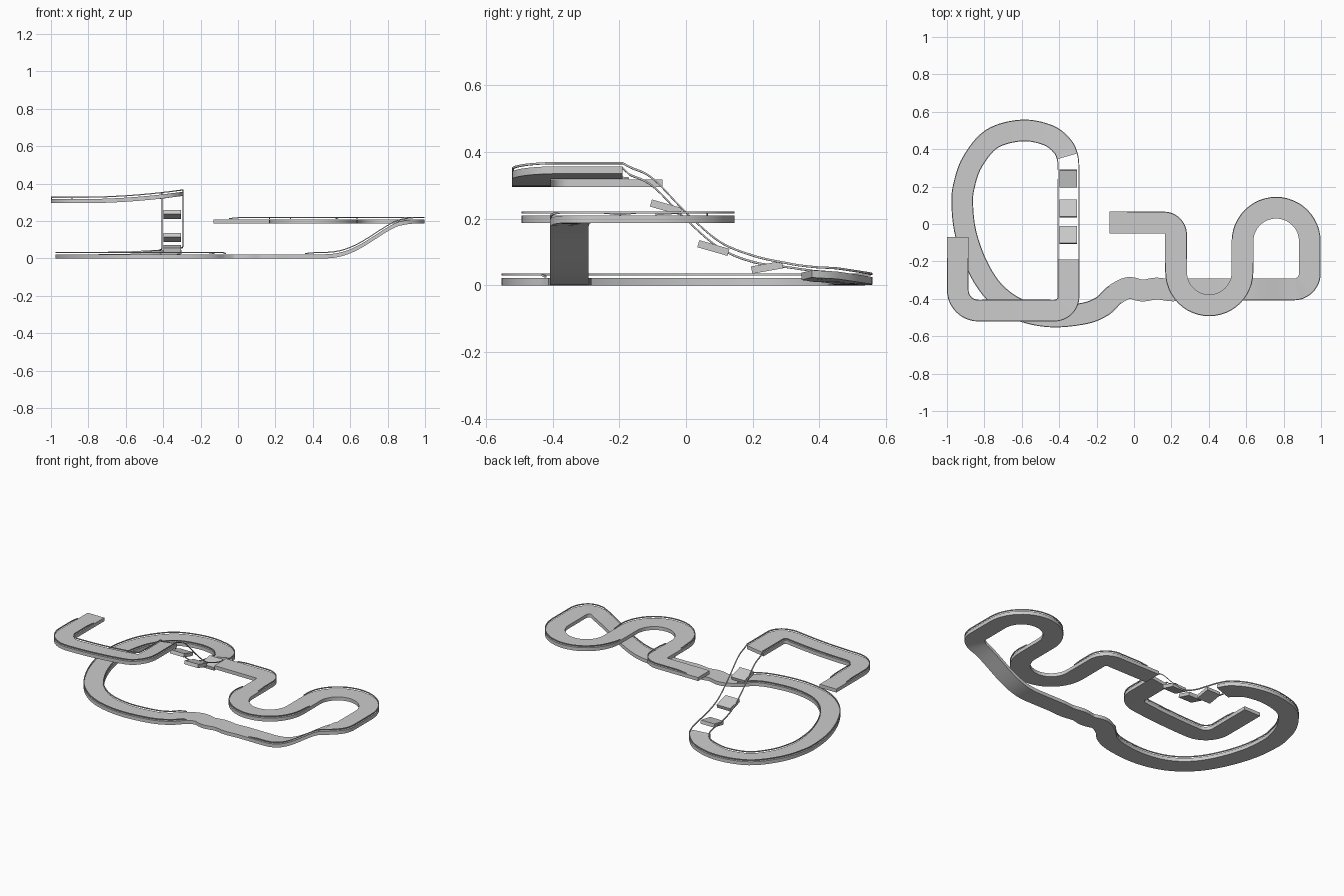
import bpy, bmesh, math
from mathutils import Vector

if "Cube" in bpy.data.objects:
    bpy.data.objects.remove(bpy.data.objects["Cube"])

W = 0.058       # half width of the track
T = 0.022       # deck thickness


def fillet(corners, step=0.02):
    """Dense 2D polyline through (x, y, radius) corners with rounded bends."""
    out = []

    def add(p):
        if not out or (p - out[-1]).length > 1e-3:
            out.append(p)

    def line_to(p):
        if out:
            a = out[-1]
            n = max(1, round((p - a).length / step))
            for i in range(1, n + 1):
                add(a.lerp(p, i / n))
        else:
            add(p)

    for i, (x, y, r) in enumerate(corners):
        c = Vector((x, y))
        if r == 0:
            line_to(c)
            continue
        u = (Vector(corners[i - 1][:2]) - c).normalized()
        v = (Vector(corners[i + 1][:2]) - c).normalized()
        line_to(c + u * r)
        centre = c + (u + v) * r
        for k in range(1, 13):
            a = math.pi / 2 * k / 12
            add(centre - v * r * math.cos(a) - u * r * math.sin(a))
    return out


def spline(ctrl, n=8):
    """Catmull-Rom through 4D points."""
    c = [Vector(p) for p in ctrl]
    c = [2 * c[0] - c[1]] + c + [2 * c[-1] - c[-2]]
    out = []
    for i in range(1, len(c) - 2):
        a, b, d, e = c[i - 1:i + 3]
        for k in range(n):
            t = k / n
            out.append(0.5 * (2 * b + (d - a) * t + (2 * a - 5 * b + 4 * d - e) * t ** 2
                              + (3 * b - a - 3 * d + e) * t ** 3))
    return out + [c[-2]]


def frames(pts):
    """(position, rightward direction, bank) for each path point."""
    out = []
    for i, p in enumerate(pts):
        a, b = pts[max(i - 1, 0)], pts[min(i + 1, len(pts) - 1)]
        t = Vector((b[0] - a[0], b[1] - a[1])).normalized()
        out.append((Vector(p[:3]), Vector((t.y, -t.x, 0)), p[3]))
    return out


def sweep(name, frs, left, right, z0, z1, drop=0.0):
    """Rectangular section carried along the frames."""
    bm = bmesh.new()
    rings = []
    for i, (p, r, bank) in enumerate(frs):
        d = drop * max(0, 1 - min(i, len(frs) - 1 - i) / 3)
        rings.append([bm.verts.new(p + r * o + Vector((0, 0, z - d + bank * o / W)))
                      for o, z in ((left, z0), (right, z0), (right, z1), (left, z1))])
    for a, b in zip(rings, rings[1:]):
        for k in range(4):
            m = (k + 1) % 4
            bm.faces.new((a[k], a[m], b[m], b[k]))
    bm.faces.new(rings[0][::-1])
    bm.faces.new(rings[-1])
    bmesh.ops.recalc_face_normals(bm, faces=bm.faces)
    me = bpy.data.meshes.new(name)
    bm.to_mesh(me)
    bm.free()
    ob = bpy.data.objects.new(name, me)
    bpy.context.collection.objects.link(ob)
    bpy.context.view_layer.objects.active = ob
    bpy.ops.object.select_all(action='DESELECT')
    ob.select_set(True)
    bpy.ops.object.shade_smooth_by_angle(angle=math.radians(35))


def near(x, y):
    return min(range(len(path)), key=lambda i: (path[i][0].xy - Vector((x, y))).length)


def rail(name, start, end, side):
    o = sorted((side * (W - 0.005), side * W))
    sweep(name, path[near(*start):near(*end) + 1], o[0], o[1], T + 0.007, T + 0.013, 0.006)


# Upper start section, height rising with x so the last leg is banked
def lift(x):
    return 0.295 + 0.04 * (max(0, x + 0.85) / 0.56) ** 2


upper = []
for p, r, _ in frames([(q.x, q.y, 0, 0) for q in fillet(
        [(-0.942, -0.07, 0), (-0.942, -0.463, 0.11), (-0.35, -0.463, 0.075), (-0.35, -0.19, 0)])]):
    upper.append((p.x, p.y, lift(p.x), lift(p.x + r.x * W) - lift(p.x)))

# Gap bridged only by rails, then the ground loop and the wavy straight
gap = [(-0.35, -0.17, 0.312, .012), (-0.35, -0.1, 0.277, .012), (-0.35, 0, 0.176, .011),
       (-0.35, 0.1, 0.09, .01), (-0.35, 0.2, 0.048, .01), (-0.35, 0.3, 0.029, .006)]
loop = [(-0.357, 0.362), (-0.385, 0.418), (-0.46, 0.475), (-0.6, 0.5), (-0.76, 0.455),
        (-0.865, 0.33), (-0.91, 0.2), (-0.918, 0.1), (-0.9, -0.05), (-0.84, -0.22),
        (-0.75, -0.36), (-0.62, -0.455), (-0.45, -0.494), (-0.27, -0.479), (-0.17, -0.44),
        (-0.105, -0.38), (-0.03, -0.342), (0.045, -0.356), (0.12, -0.345), (0.2, -0.355), (0.28, -0.35)]
heights = [0.02, 0.015, 0.008, 0.002]
lower = spline(gap + [(x, y, heights[i] if i < 4 else 0, 0.004 if i < 2 else 0)
                      for i, (x, y) in enumerate(loop)])

# Ramp up to the raised winding section
ramp, top = [], False
for q in fillet([(0.28, -0.35, 0), (0.94, -0.35, 0.085), (0.94, 0.087, 0.18), (0.58, 0.087, 0.18),
                 (0.58, -0.435, 0.1775), (0.225, -0.435, 0.1775), (0.225, 0.008, 0.065),
                 (-0.13, 0.008, 0)])[1:]:
    top = top or q.x > 0.92
    t = 1 if top else max(0, (q.x - 0.45) / 0.47) ** 1.25
    ramp.append((q.x, q.y, 0.187 * t * t * (3 - 2 * t), 0))

path = frames(upper + [tuple(v) for v in lower] + ramp)
first = len(upper) + 8 * len(gap)
sweep("upper_deck", path[:len(upper)], -W, W, 0, T)
sweep("lower_deck", path[first:], -W, W, 0, T)

# Guard rails floating just above the deck edges
for side, label in ((-1, "left"), (1, "right")):
    rail("main_rail_" + label, (-0.942, -0.17), (-0.1, -0.375), side)
rail("ramp_outer_rail", (0.36, -0.35), (0.58, -0.1), 1)
rail("bend_outer_rail", (0.58, -0.2), (0.225, -0.2), -1)
rail("finish_outer_rail", (0.225, -0.2), (-0.04, 0.008), 1)

# Tilted stepping blocks in the gap
for i, (y, z, tilt) in enumerate(((-0.06, 0.234, -16), (0.082, 0.112, -16), (0.243, 0.054, 10))):
    bpy.ops.mesh.primitive_cube_add(size=1, location=(-0.352, y, z),
                                    rotation=(math.radians(tilt), 0, 0))
    block = bpy.context.object
    block.name = "stepping_block_%d" % (i + 1)
    block.scale = (0.095, 0.094, T)
